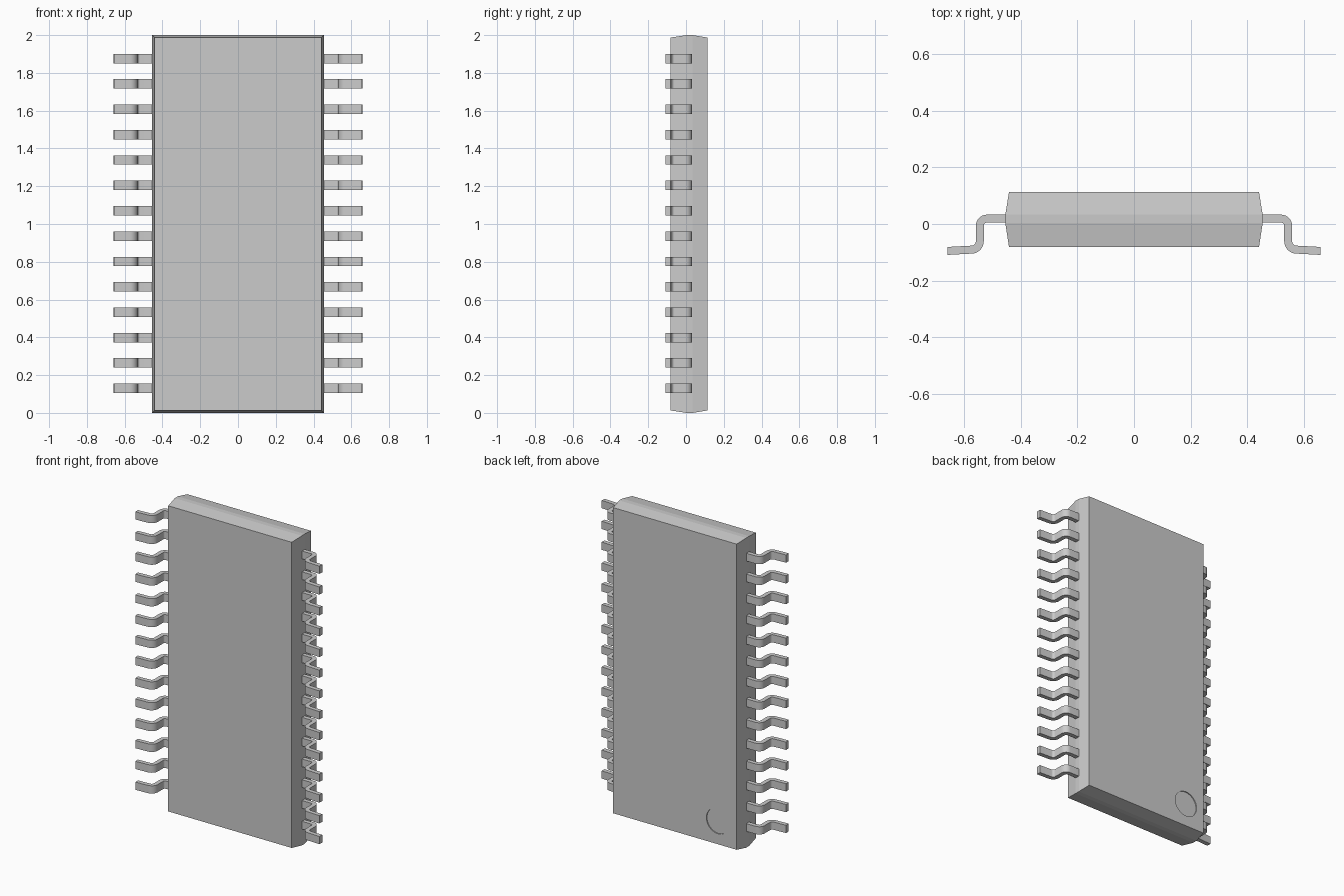
import bpy, bmesh
from math import sin, cos, radians, pi
from mathutils import Vector, Matrix

if "Cube" in bpy.data.objects:
    bpy.data.objects.remove(bpy.data.objects["Cube"])


def finish(bm, name):
    bmesh.ops.recalc_face_normals(bm, faces=bm.faces)
    me = bpy.data.meshes.new(name)
    bm.to_mesh(me)
    bm.free()
    ob = bpy.data.objects.new(name, me)
    bpy.context.collection.objects.link(ob)
    return ob


def smooth(ob, angle):
    bpy.ops.object.select_all(action='DESELECT')
    ob.select_set(True)
    bpy.context.view_layer.objects.active = ob
    bpy.ops.object.shade_smooth_by_angle(angle=radians(angle))


# package body: rectangular sections lofted front to back
bm = bmesh.new()
rings = []
for y, inset in ((-0.082, 0.013), (0.003, 0), (0.034, 0), (0.113, 0.013)):
    w, h = 0.454 - inset, 1.0 - inset
    rings.append([bm.verts.new((sx * w, y, 1 + sz * h))
                  for sx, sz in ((-1, -1), (1, -1), (1, 1), (-1, 1))])
for a, b in zip(rings, rings[1:]):
    for i in range(4):
        j = (i + 1) % 4
        bm.faces.new((a[i], a[j], b[j], b[i]))
bm.faces.new(rings[0])
bm.faces.new(rings[-1])
body = finish(bm, "package_body")

# shallow round orientation mark on the back face
bm = bmesh.new()
bmesh.ops.create_cone(bm, cap_ends=True, segments=48, radius1=0.082, radius2=0.082, depth=0.04,
                      matrix=Matrix.Translation((-0.307, 0.127, 0.163)) @ Matrix.Rotation(pi / 2, 4, 'X'))
cutter = finish(bm, "mark_cutter")
cutter.hide_render = True
cutter.hide_set(True)
cut = body.modifiers.new("mark", 'BOOLEAN')
cut.operation = 'DIFFERENCE'
cut.object = cutter
cut.solver = 'EXACT'

# lead centreline: shoulder, bend down, bend out, sloping foot
path = [Vector((0.445, 0.019))]
N = 8
for i in range(N + 1):
    a = radians(90 - 90 * i / N)
    path.append(Vector((0.519 + 0.025 * cos(a), -0.006 + 0.025 * sin(a))))
for i in range(N + 1):
    a = radians(180 + 87 * i / N)
    path.append(Vector((0.574 + 0.030 * cos(a), -0.0605 + 0.030 * sin(a))))
path.append(Vector((0.658, -0.095)))

# lead: flat strip of constant thickness swept along the centreline
bm = bmesh.new()
half_t, half_w, pitch = 0.014, 0.025, 0.1343
z0 = 1.003 - 6.5 * pitch
rings = []
for i, p in enumerate(path):
    t = (path[min(i + 1, len(path) - 1)] - path[max(i - 1, 0)]).normalized()
    if i == 1:
        t = Vector((1, 0))
    n = Vector((-t.y, t.x)) * half_t
    rings.append([bm.verts.new((p.x + s * n.x, p.y + s * n.y, z0 + k * half_w))
                  for s, k in ((-1, -1), (1, -1), (1, 1), (-1, 1))])
for a, b in zip(rings, rings[1:]):
    for i in range(4):
        j = (i + 1) % 4
        bm.faces.new((a[i], a[j], b[j], b[i]))
bm.faces.new(rings[0])
bm.faces.new(rings[-1])
leads = finish(bm, "leads")
smooth(leads, 30)

# row of 14 leads, mirrored to the other side
arr = leads.modifiers.new("row", 'ARRAY')
arr.count = 14
arr.use_relative_offset = False
arr.use_constant_offset = True
arr.constant_offset_displace = (0, 0, pitch)
leads.modifiers.new("both_sides", 'MIRROR').use_axis[0] = True
